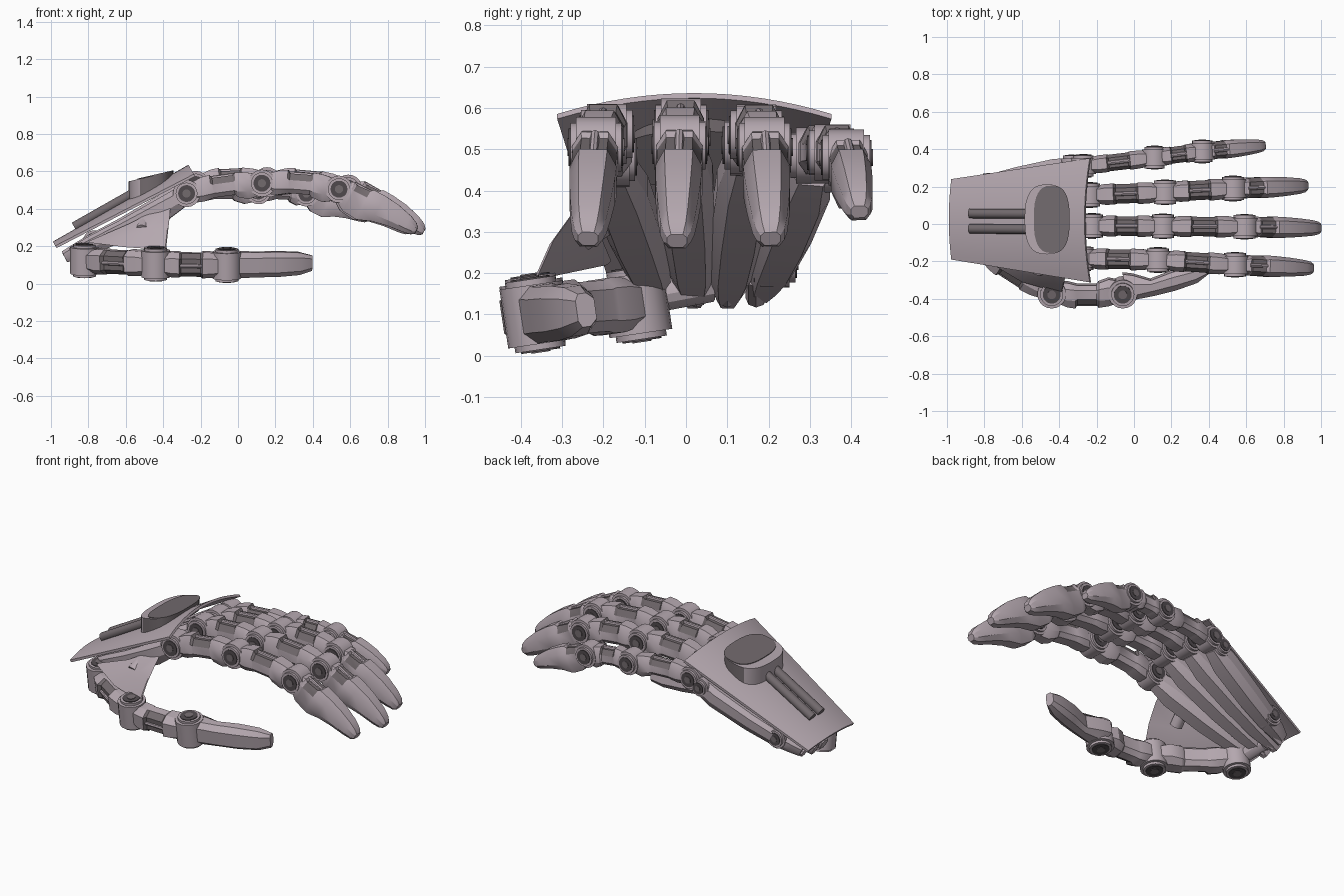
import bpy, bmesh, math
from mathutils import Vector as V, Matrix

if "Cube" in bpy.data.objects:
    bpy.data.objects.remove(bpy.data.objects["Cube"])


def material(name, col):
    m = bpy.data.materials.new(name)
    m.diffuse_color = (*col, 1)
    m.use_nodes = True
    m.node_tree.nodes["Principled BSDF"].inputs["Base Color"].default_value = m.diffuse_color
    return m


MATS = [material("light_metal", (0.46, 0.39, 0.43)),
        material("grey_metal", (0.17, 0.145, 0.155)),
        material("dark_metal", (0.08, 0.068, 0.075))]


def finish(name, bm, angle=30):
    bmesh.ops.recalc_face_normals(bm, faces=bm.faces)
    me = bpy.data.meshes.new(name)
    bm.to_mesh(me)
    bm.free()
    for m in MATS:
        me.materials.append(m)
    for p in me.polygons:
        p.use_smooth = True
    me.set_sharp_from_angle(angle=math.radians(angle))
    ob = bpy.data.objects.new(name, me)
    bpy.context.collection.objects.link(ob)
    return ob


def bridge(bm, rings):
    # skin a list of point rings and close both ends
    vs = [[bm.verts.new(p) for p in r] for r in rings]
    n = len(vs[0])
    for r, q in zip(vs, vs[1:]):
        for i in range(n):
            bm.faces.new((r[i], r[(i + 1) % n], q[(i + 1) % n], q[i]))
    bm.faces.new(vs[0])
    bm.faces.new(vs[-1])
    bmesh.ops.recalc_face_normals(bm, faces=bm.faces)
    bm.normal_update()


def cyl(bm, a, b, r, mat=0, n=20):
    d = b - a
    mtx = Matrix.Translation((a + b) / 2) @ d.to_track_quat('Z', 'Y').to_matrix().to_4x4()
    out = bmesh.ops.create_cone(bm, cap_ends=True, segments=n, radius1=r, radius2=r,
                                depth=d.length, matrix=mtx)
    for f in {f for v in out["verts"] for f in v.link_faces}:
        f.material_index = mat


def frame(a, b, axis, hint):
    d = (b - a).normalized()
    s = (axis - d * axis.dot(d)).normalized()
    u = d.cross(s)
    return d, s, (u if u.dot(hint) > 0 else -u)


SHAPE = [(1, .45), (.6, 1), (-.6, 1), (-1, .45), (-1, -.45), (-.6, -1), (.6, -1), (1, -.45)]


def segment(name, a, b, axis, hint, prof, k=1, wk=1, inset=None):
    # profile rows: position along the bone, top, bottom, half width
    d, s, u = frame(a, b, axis, hint)
    bm = bmesh.new()
    rings = []
    for t, top, bot, w in prof:
        c = a.lerp(b, t)
        rings.append([c + s * (x * w * k * wk) + u * (y * k * (top if y > 0 else bot))
                      for x, y in SHAPE])
    bridge(bm, rings)
    if inset:
        # grey recess on the back of the segment with a tendon rod over it
        lo, hi, h = inset
        L = (b - a).length
        for f in bm.faces:
            if lo < (f.calc_center_median() - a).dot(d) / L < hi and f.normal.dot(u) > .2:
                f.material_index = 1
        cyl(bm, a.lerp(b, lo - .03) + u * h * k, a.lerp(b, hi + .03) + u * h * k, .011, 0, 8)
    finish(name, bm)


def joint(name, c, axis, half, r):
    ax = axis.normalized()
    bm = bmesh.new()
    for h, rr, m in ((half - .014, r, 0), (half, r * .8, 0), (half + .004, r * .62, 2),
                     (half + .007, r * .3, 1)):
        cyl(bm, c - ax * h, c + ax * h, rr, m)
    finish(name, bm)


BONE = [(.08, .055, .055, .046), (.22, .076, .055, .056), (.33, .082, .045, .056),
        (.36, .064, .042, .052), (.63, .064, .042, .052), (.66, .078, .055, .058),
        (.8, .07, .075, .056), (.93, .055, .065, .046)]
TIP = [(.04, .055, .06, .046), (.13, .074, .088, .056), (.16, .064, .094, .054),
       (.33, .07, .1, .054), (.36, .084, .096, .057), (.5, .084, .07, .055),
       (.68, .076, .052, .05), (.87, .054, .042, .042), (.96, .035, .034, .034),
       (1, .016, .02, .024)]
THUMB_TIP = [(.05, .05, .1, .055), (.16, .05, .08, .058), (.34, .055, .03, .056),
             (.6, .055, .045, .056), (.85, .045, .045, .05), (1, .015, .032, .034)]
META = [(.06, .05, .06, .05), (.22, .045, .08, .068), (.55, .035, .078, .066),
        (.8, .035, .065, .056), (.92, .03, .05, .042), (1, .025, .04, .026)]


def digit(name, pts, axis, hint, k, half, r, tip, tip_inset, wk=1):
    pts = [V(p) for p in pts]
    parts = ("lower", "middle", "tip")
    for i, (a, b) in enumerate(zip(pts, pts[1:])):
        segment(f"{name}_{parts[i]}", a, b, axis, hint, tip if i == 2 else BONE, k, wk,
                tip_inset if i == 2 else (.34, .65, .064))
        joint(f"{name}_joint_{i + 1}", a, axis, half, r)


# four fingers and their hand bones
Y, Z = V((0, 1, 0)), V((0, 0, 1))
FINGERS = {
    "index_finger": ([(-.275, -.185, .482), (.128, -.192, .537), (.54, -.218, .505), (.955, -.237, .285)],
                     (-.89, -.07, .168), 1),
    "middle_finger": ([(-.225, -.01, .53), (.155, -.012, .55), (.59, -.015, .51), (.995, -.022, .28)],
                      (-.93, .02, .15), 1),
    "ring_finger": ([(-.24, .155, .51), (.165, .17, .535), (.53, .19, .505), (.925, .205, .285)],
                    (-.93, .10, .15), 1),
    "little_finger": ([(-.27, .31, .485), (.11, .355, .492), (.365, .388, .48), (.7, .42, .35)],
                      (-.9, .18, .165), .85),
}
for name, (pts, base, k) in FINGERS.items():
    digit(name, pts, Y, Z, k, .062 * (.5 + .5 * k), .073 * (.5 + .5 * k), TIP, (.15, .34, .066))
    segment(name + "_hand_bone", V(pts[0]), V(base), Y, Z, META)
joint("little_finger_side_joint", V((-.335, .31, .45)), Y, .055, .055)
joint("wrist_side_joint", V((-.77, .215, .225)), Y, .05, .06)

# thumb
TA = V((0, -.15, 1)).normalized()
digit("thumb", [(-.82, -.12, .125), (-.44, -.365, .107), (-.06, -.365, .1), (.395, -.25, .11)],
      TA, V((0, -1, 0)), 1, .086, .077, THUMB_TIP, None, 1.2)
bm = bmesh.new()
cyl(bm, V((-.84, -.1, .14)), V((-.87, .06, .17)), .04, 0, 12)
finish("wrist_bar", bm)
# wrist tendon stubs
bm = bmesh.new()
for y in (.025, .1, .17):
    cyl(bm, V((-.8, y, .19)), V((-.9, y, .14)), .026, 0, 8)
finish("wrist_stubs", bm)

# curved back plate
P0, P1 = V((-.99, .025, .225)), V((-.265, .02, .636))
DIR = (P1 - P0).normalized()
N = DIR.cross(Y).normalized()
if N.z < 0:
    N = -N
bm = bmesh.new()
rings = []
for t in (0, .25, .5, .75, 1):
    c, hw, arch = P0.lerp(P1, t), .215 + .117 * t, .026 + .032 * t
    vs = [-1 + i / 8 for i in range(17)]
    top = [c + Y * (v * hw) - N * (arch * v * v) for v in vs]
    rings.append(top + [p - N * .014 for p in reversed(top)])
bridge(bm, rings)
finish("back_plate", bm)


def on_plate(x, y, h):
    return P0 + DIR * ((x - P0.x) / DIR.x) + Y * (y - P0.y) + N * h


# twin rods on the plate
bm = bmesh.new()
for y in (.057, -.025):
    cyl(bm, on_plate(-.87, y, .012), on_plate(-.53, y, .012), .026, 1, 14)
finish("plate_rods", bm)


# raised wedge: light wall toward the wrist, grey elsewhere
def outline(cx, rx, ry, height):
    pts = []
    for i in range(32):
        a = 2 * math.pi * i / 32
        ca, sa = math.cos(a), math.sin(a)
        x = cx + rx * math.copysign(abs(ca) ** .75, ca)
        y = .025 + ry * math.copysign(abs(sa) ** .75, sa)
        pts.append(V((x, y, height(x))))
    return pts


top_z = lambda x: .548 + .23 * (x + .58)
base_z = lambda x: .41 + .567 * (x + .58)
bm = bmesh.new()
bridge(bm, [outline(-.465, .12, .185, base_z), outline(-.465, .12, .187, top_z)])
for f in bm.faces:
    if abs(f.normal.z) < .3 and f.normal.x > -.35:
        f.material_index = 1
finish("plate_wedge", bm)
bm = bmesh.new()
bridge(bm, [outline(-.44, .096, .18, top_z), outline(-.44, .096, .18, lambda x: top_z(x) + .004)])
for f in bm.faces:
    f.material_index = 1
finish("plate_wedge_cap", bm)

# web sheet between thumb and palm, with its strut
web = [V(p) for p in [(-.39, -.37, .18), (-.6, -.31, .195), (-.8, -.19, .22), (-.58, -.23, .315),
                      (-.365, -.2, .43), (-.37, -.265, .36), (-.38, -.33, .27)]]
mid = V((-.52, -.29, .275))
off = V((.006, .009, .009))
bm = bmesh.new()
for sgn in (0, 1):
    vs = [bm.verts.new(p + off * sgn) for p in web]
    c = bm.verts.new(mid + off * sgn)
    for i in range(len(vs)):
        bm.faces.new((vs[i], vs[(i + 1) % len(vs)], c))
    if sgn:
        for i in range(len(vs)):
            j = (i + 1) % len(vs)
            bm.faces.new((prev[i], prev[j], vs[j], vs[i]))
    prev = vs
finish("thumb_web", bm)
bm = bmesh.new()
cyl(bm, V((-.512, -.255, .285)), V((-.49, -.15, .36)), .035, 0, 14)
finish("web_strut", bm)
